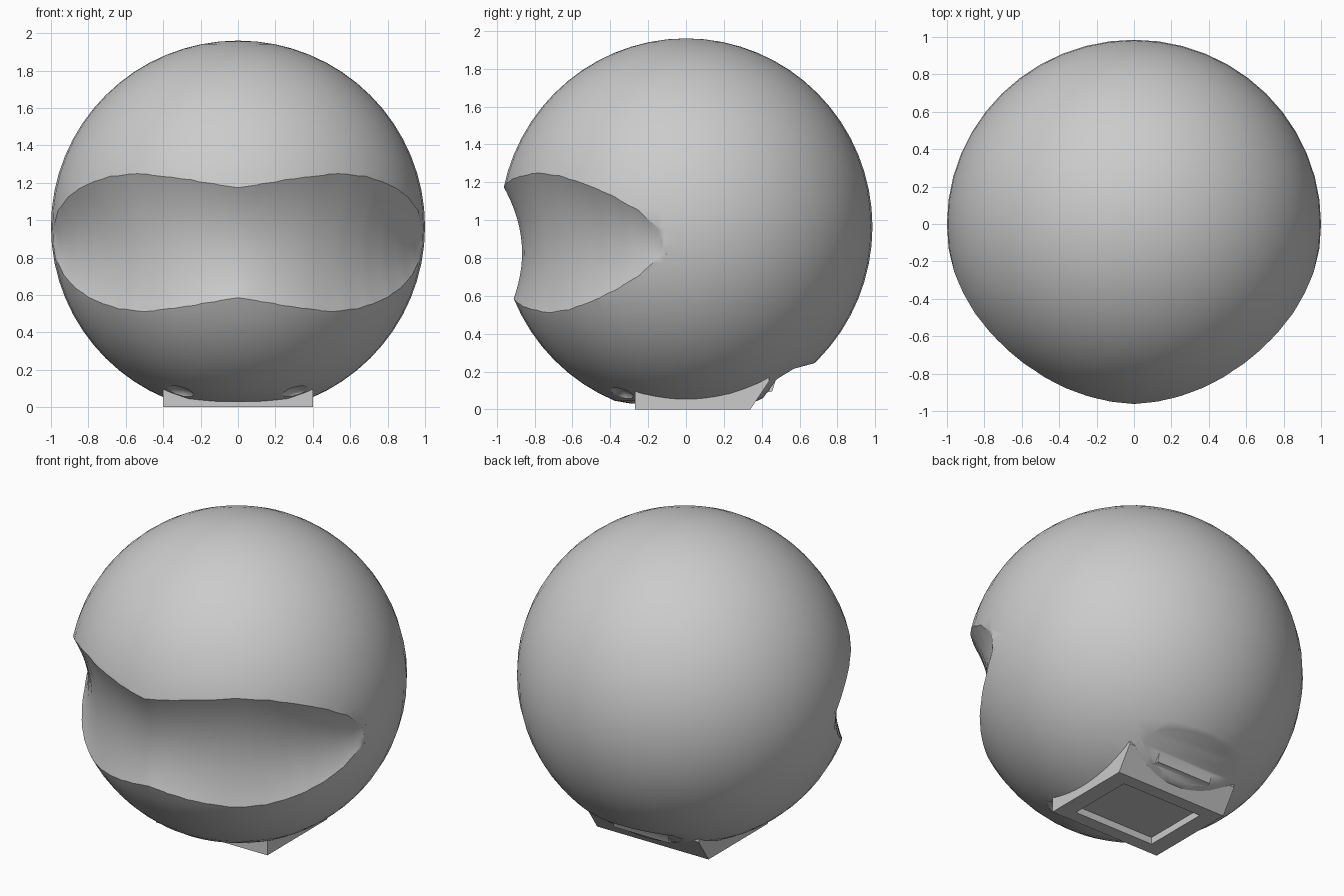
import bpy, bmesh, math
from mathutils import Matrix, Vector

cube = bpy.data.objects.get("Cube")
if cube:
    bpy.data.objects.remove(cube, do_unlink=True)

CENTRE_Z = 0.965
RX, RY, RZ = 1.0, 0.985, 0.995

grey = bpy.data.materials.new("plain_grey")
grey.use_nodes = True
colour = (0.6, 0.6, 0.6, 1.0)
grey.diffuse_color = colour
grey.node_tree.nodes["Principled BSDF"].inputs["Base Color"].default_value = colour


def make(name, bm):
    bmesh.ops.recalc_face_normals(bm, faces=bm.faces[:])
    mesh = bpy.data.meshes.new(name)
    bm.to_mesh(mesh)
    bm.free()
    mesh.materials.append(grey)
    obj = bpy.data.objects.new(name, mesh)
    bpy.context.collection.objects.link(obj)
    return obj


def loft(name, rings):
    """Skin closed rings of points and cap both ends."""
    bm = bmesh.new()
    rows = [[bm.verts.new(p) for p in ring] for ring in rings]
    n = len(rows[0])
    for a, b in zip(rows, rows[1:]):
        for i in range(n):
            j = (i + 1) % n
            bm.faces.new((a[i], a[j], b[j], b[i]))
    bm.faces.new(rows[0])
    bm.faces.new(rows[-1])
    return make(name, bm)


def prism(name, profile, half_width):
    """Extrude a (y, z) profile across x."""
    return loft(name, [[(x, y, z) for y, z in profile]
                       for x in (-half_width, half_width)])


def ellipsoid(name, centre, radii, segments, rows):
    bm = bmesh.new()
    bmesh.ops.create_uvsphere(
        bm, u_segments=segments, v_segments=rows, radius=1,
        matrix=Matrix.Translation(centre) @ Matrix.Diagonal((*radii, 1)))
    return bm


def combine(target, tool, operation):
    mod = target.modifiers.new(tool.name, "BOOLEAN")
    mod.operation = operation
    mod.solver = "EXACT"
    mod.object = tool
    bpy.context.view_layer.objects.active = target
    bpy.ops.object.modifier_apply(modifier=mod.name)
    bpy.data.objects.remove(tool, do_unlink=True)


# Round shell, flattened underneath
bm = ellipsoid("shell", (0, 0, CENTRE_Z), (RX, RY, RZ), 48, 32)
for v in bm.verts:
    v.co.z = max(v.co.z, 0.03)
shell = make("helmet_shell", bm)

# Wrap-around visor groove: (angle, half height, depth)
half = [(0, .295, .115), (18, .345, .135), (34, .372, .145), (46, .355, .14),
        (56, .315, .125), (66, .255, .095), (75, .175, .055), (81, .09, .02),
        (84, .05, -.01)]
stations = []
for a, b in zip(half, half[1:]):
    stations += [Vector(a).lerp(Vector(b), t / 3) for t in range(3)]
stations.append(Vector(half[-1]))
stations = [Vector((-s.x, s.y, s.z)) for s in stations[:0:-1]] + stations

rings = []
for angle, height, depth in stations:
    a = math.radians(angle)
    section = []
    for i in range(17):
        s = -1.2 + 2.4 * i / 16
        z = 0.88 + height * s
        r = math.sqrt(1 - ((z - CENTRE_Z) / RZ) ** 2) - depth * (1 - s * s)
        section.append((r, z))
    section += [(1.3, section[-1][1]), (1.3, section[0][1])]
    rings.append([(RX * r * math.sin(a), -RY * r * math.cos(a), z)
                  for r, z in section])
combine(shell, loft("visor_cutter", rings), "DIFFERENCE")

# Scoop behind the foot
scoop = [(.40, -.1), (.40, .05), (.48, .16), (.57, .215), (.70, .25), (.85, .25), (.85, -.1)]
combine(shell, prism("back_scoop_cutter", scoop, 0.41), "DIFFERENCE")

# Small dents at the front corners of the foot
for side in (-1, 1):
    dent = ellipsoid("dent", (side * .34, -.37, .05), (.11, .1, .065), 12, 8)
    combine(shell, make("front_dent_cutter", dent), "DIFFERENCE")

# Foot block with sloped back, rear tab and hollow underside
foot = [(-.27, 0), (.34, 0), (.44, .15), (.42, .3), (-.27, .3)]
combine(shell, prism("foot_block", foot, 0.4), "UNION")
tab = [(.33, .07), (.455, .095), (.475, .16), (.35, .2)]
combine(shell, prism("rear_tab", tab, 0.2), "UNION")
hollow = [(-.185, -.1), (.255, -.1), (.255, .045), (-.185, .045)]
combine(shell, prism("hollow_cutter", hollow, 0.29), "DIFFERENCE")

# Smooth shading with crisp rims
bpy.ops.object.select_all(action="DESELECT")
shell.select_set(True)
bpy.context.view_layer.objects.active = shell
bpy.ops.object.shade_smooth_by_angle(angle=math.radians(30))
